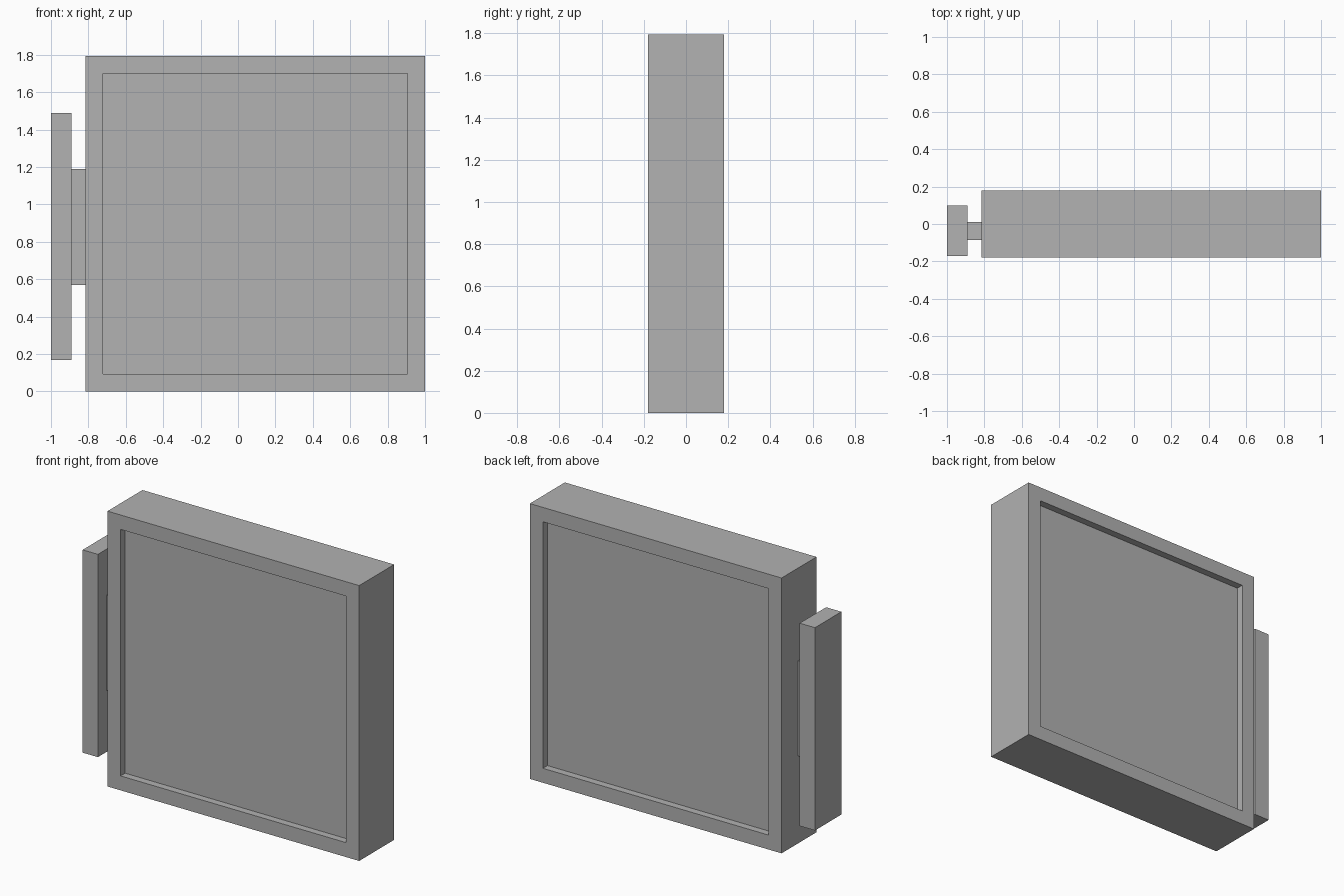
import bpy
import bmesh
from mathutils import Vector

cube = bpy.data.objects.get("Cube")
if cube:
    bpy.data.objects.remove(cube, do_unlink=True)

GREY = (0.445, 0.445, 0.445, 1)
grey = bpy.data.materials.new("plain_grey")
grey.use_nodes = True
grey.diffuse_color = GREY
grey.node_tree.nodes["Principled BSDF"].inputs["Base Color"].default_value = GREY


def box(name, low, high, rim=0, recess=0):
    """Box between two corners; a rim sinks a panel into the front and back."""
    low, high = Vector(low), Vector(high)
    bm = bmesh.new()
    bmesh.ops.create_cube(bm, size=1)
    for v in bm.verts:
        v.co = (low + high) / 2 + v.co * (high - low)
    if rim:
        bm.normal_update()
        for panel in [f for f in bm.faces if abs(f.normal.y) > 0.9]:
            inward = -panel.normal.copy()
            # Inset the rim, then sink a second ring to make the recess walls
            bmesh.ops.inset_region(bm, faces=[panel], thickness=rim)
            bmesh.ops.inset_individual(bm, faces=[panel], thickness=0)
            bmesh.ops.translate(bm, verts=panel.verts, vec=inward * recess)
    bmesh.ops.recalc_face_normals(bm, faces=bm.faces)
    mesh = bpy.data.meshes.new(name)
    bm.to_mesh(mesh)
    bm.free()
    mesh.materials.append(grey)
    obj = bpy.data.objects.new(name, mesh)
    bpy.context.collection.objects.link(obj)
    return obj


# Square body with a recessed panel on both large sides
box("body_frame", (-0.815, -0.18, 0), (1, 0.18, 1.795), rim=0.133, recess=0.047)

# Side plate held by a short connecting block
box("side_connector", (-0.89, -0.085, 0.57), (-0.815, 0.01, 1.19))
box("side_plate", (-1, -0.172, 0.168), (-0.89, 0.1, 1.49))
